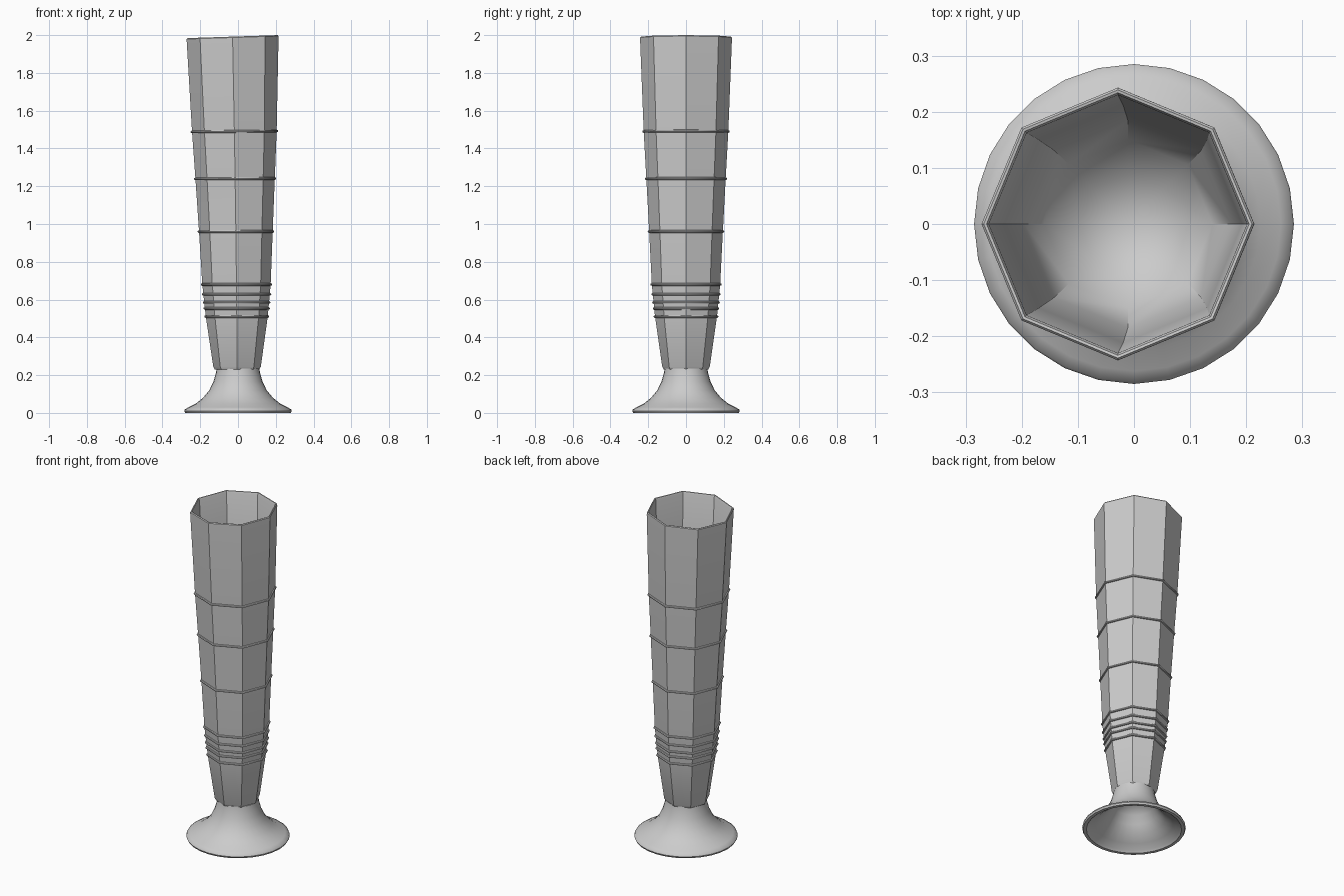
import bpy, bmesh, math

if "Cube" in bpy.data.objects:
    bpy.data.objects.remove(bpy.data.objects["Cube"])


def lean(x, y, z):
    """Slight sideways lean of the body and slant of the rim."""
    t = max(0, (z - 0.23) / 1.77)
    tilt = 0.008 * (x / 0.24) * (z / 2) ** 4
    return x - 0.005 - 0.024 * t ** 1.5, y, z + tilt


def lathe(name, profile, sides, warp=None, closed=False, angle=35):
    """Revolve (radius, z) points around z; radius 0 makes a pole."""
    bm = bmesh.new()
    rings = []
    for r, z in profile:
        n = 1 if r == 0 else sides
        ring = []
        for i in range(n):
            a = 2 * math.pi * i / sides
            p = (r * math.cos(a), r * math.sin(a), z)
            ring.append(bm.verts.new(warp(*p) if warp else p))
        rings.append(ring)
    pairs = list(zip(rings, rings[1:]))
    if closed:
        pairs.append((rings[-1], rings[0]))
    for a, b in pairs:
        for i in range(sides):
            j = (i + 1) % sides
            if len(a) == 1:
                bm.faces.new((a[0], b[j], b[i]))
            elif len(b) == 1:
                bm.faces.new((a[i], a[j], b[0]))
            else:
                bm.faces.new((a[i], a[j], b[j], b[i]))
    bmesh.ops.recalc_face_normals(bm, faces=bm.faces)
    mesh = bpy.data.meshes.new(name)
    bm.to_mesh(mesh)
    bm.free()
    ob = bpy.data.objects.new(name, mesh)
    bpy.context.collection.objects.link(ob)
    bpy.ops.object.select_all(action='DESELECT')
    ob.select_set(True)
    bpy.context.view_layer.objects.active = ob
    bpy.ops.object.shade_smooth_by_angle(angle=math.radians(angle))
    return ob


# Outer wall of the eight-sided body, bottom to top
outer = [(0.118, 0.23), (0.126, 0.245), (0.164, 0.51), (0.181, 0.68), (0.195, 0.96),
         (0.210, 1.24), (0.224, 1.49), (0.243, 1.975)]
# Rounded lip, inner wall and the shallow bowl inside
inner = [(0.243, 1.987), (0.239, 1.992), (0.234, 1.991), (0.230, 1.982),
         (0.212, 1.49), (0.185, 0.93), (0.150, 0.87), (0.090, 0.81), (0, 0.78)]
lathe("body", [(0, 0.23)] + outer + inner, 8, lean)


def wall_radius(z):
    for (r0, z0), (r1, z1) in zip(outer, outer[1:]):
        if z0 <= z <= z1:
            return r0 + (r1 - r0) * (z - z0) / (z1 - z0)


# Thin raised bands around the body
for k, z in enumerate([0.51, 0.553, 0.585, 0.628, 0.68, 0.96, 1.24, 1.49]):
    r = wall_radius(z)
    tube = [(r + 0.008 * math.cos(a), z + 0.007 * math.sin(a))
            for a in (2 * math.pi * i / 8 for i in range(8))]
    lathe(f"band_{k + 1}", tube, 8, lean, closed=True, angle=44)

# Flared round foot, hollow underneath
foot = [(0, 0.235), (0.113, 0.235), (0.116, 0.215), (0.130, 0.165), (0.152, 0.12),
        (0.185, 0.08), (0.225, 0.048), (0.262, 0.03), (0.282, 0.018), (0.285, 0.010),
        (0.280, 0.0), (0.262, 0.0), (0.252, 0.012), (0.215, 0.034), (0.172, 0.07),
        (0.138, 0.11), (0.112, 0.155), (0.07, 0.19), (0, 0.205)]
lathe("foot", foot, 28, angle=45)
